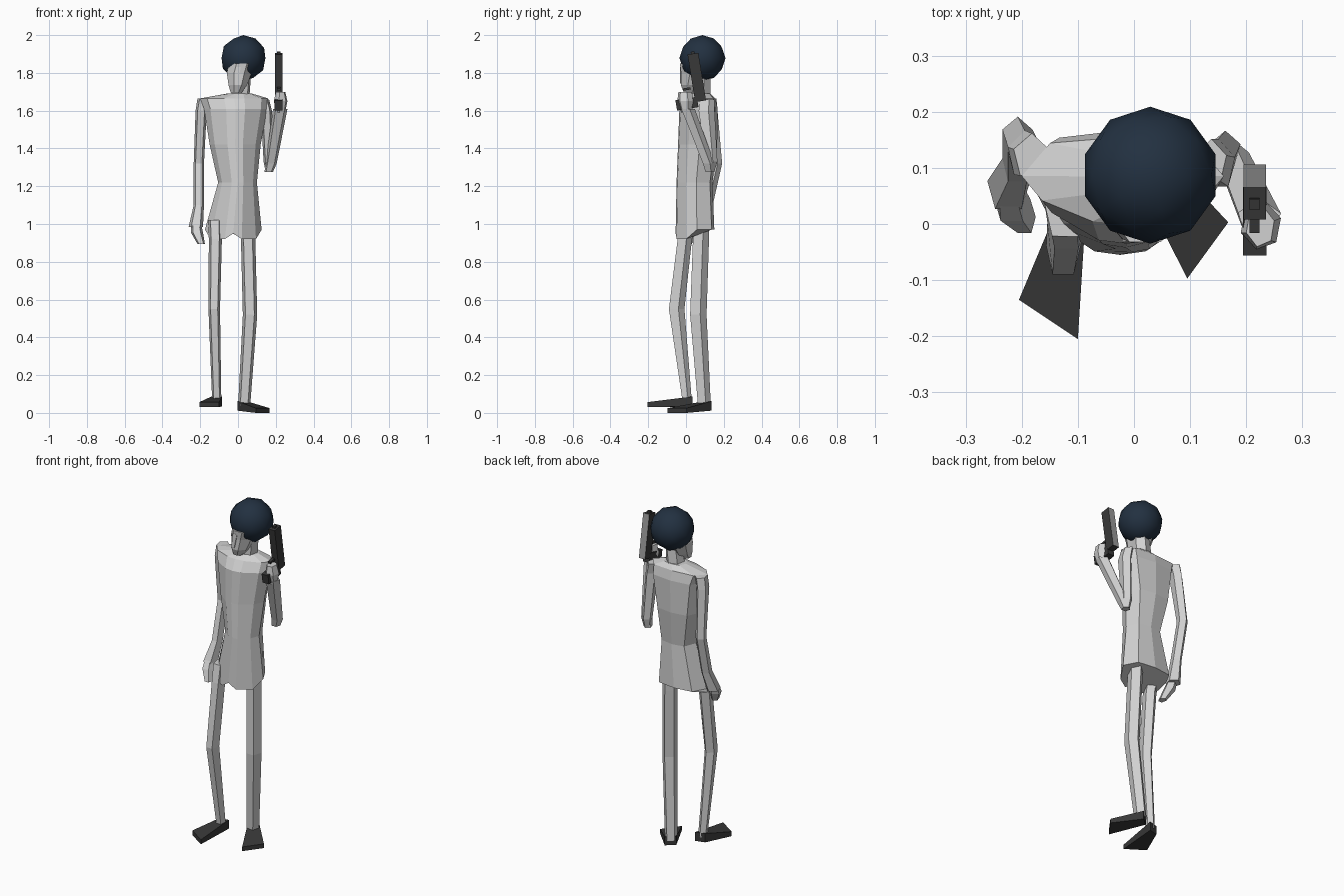
import bpy, bmesh, math
from mathutils import Vector, Matrix

if "Cube" in bpy.data.objects:
    bpy.data.objects.remove(bpy.data.objects["Cube"])


def material(name, rgb):
    m = bpy.data.materials.new(name)
    m.diffuse_color = (*rgb, 1)
    m.use_nodes = True
    m.node_tree.nodes["Principled BSDF"].inputs["Base Color"].default_value = m.diffuse_color
    return m


PALE = material("pale grey", (0.64, 0.64, 0.64))
DARK = material("dark grey", (0.04, 0.04, 0.04))
STEEL = material("steel grey", (0.32, 0.32, 0.32))
NAVY = material("navy", (0.016, 0.03, 0.052))


def finish(bm, name, *mats):
    bmesh.ops.recalc_face_normals(bm, faces=bm.faces[:])
    me = bpy.data.meshes.new(name)
    bm.to_mesh(me)
    bm.free()
    for m in mats:
        me.materials.append(m)
    ob = bpy.data.objects.new(name, me)
    bpy.context.collection.objects.link(ob)
    return ob


def loft(name, rings, mat):
    """Skin a list of equal-length point rings and cap both ends."""
    bm = bmesh.new()
    vs = [[bm.verts.new(p) for p in r] for r in rings]
    n = len(vs[0])
    for a, b in zip(vs, vs[1:]):
        for i in range(n):
            j = (i + 1) % n
            bm.faces.new((a[i], a[j], b[j], b[i]))
    bm.faces.new(vs[0])
    bm.faces.new(vs[-1])
    return finish(bm, name, mat)


def limb(name, sections, mat=PALE, sides=5, phase=0.3):
    """Sections are (x0, x1, y0, y1, z) bounds of a low-sided ring."""
    rings = []
    for x0, x1, y0, y1, z in sections:
        ring = []
        for k in range(sides):
            a = phase + math.tau * k / sides
            ring.append(((x0 + x1) / 2 + (x1 - x0) * 0.52 * math.cos(a),
                         (y0 + y1) / 2 + (y1 - y0) * 0.52 * math.sin(a), z))
        rings.append(ring)
    return loft(name, rings, mat)


def box(name, size, loc, tilt, *mats, grey_back=False):
    bm = bmesh.new()
    bmesh.ops.create_cube(bm, size=1)
    bmesh.ops.scale(bm, vec=size, verts=bm.verts)
    if grey_back:
        bm.normal_update()
        for f in bm.faces:
            f.material_index = int(f.normal.y > 0.5)
    bmesh.ops.transform(bm, verts=bm.verts,
                        matrix=Matrix.Translation(loc) @ Matrix.Rotation(tilt, 4, 'X'))
    return finish(bm, name, *mats)


# Jacket: one cross-section, scaled per level
half = [(0, 0), (.3, .03), (.8, .27), (1, .55), (.72, .93), (0, 1)]
outline = half + [(-x, y) for x, y in half[-2:0:-1]]
hem_half = [.95, .92, .92, .97, .97, .97]
hem = hem_half + hem_half[-2:0:-1]
levels = [(-.175, .125, -.055, .15, None), (-.105, .10, -.05, .14, 1.22),
          (-.15, .12, -.042, .165, 1.42), (-.18, .155, -.035, .168, 1.61),
          (-.20, .16, 0.0, .155, 1.665), (-.06, .075, .03, .13, 1.69)]
rings = []
for x0, x1, y0, y1, z in levels:
    rings.append([((x0 + x1) / 2 + fx * (x1 - x0) / 2, y0 + fy * (y1 - y0),
                   hem[i] if z is None else z)
                  for i, (fx, fy) in enumerate(outline)])
loft("jacket", rings, PALE)

# Neck and tilted head
limb("neck", [(-.04, .06, .03, .13, 1.66), (-.02, .07, .03, .13, 1.80)], sides=6)
limb("head", [(-.04, .02, -.012, .05, 1.695), (-.052, .05, -.03, .10, 1.735),
              (-.062, .075, -.03, .14, 1.80), (-.05, .09, -.036, .15, 1.85)],
     sides=8, phase=math.pi / 8)
limb("nose", [(-.025, .0, -.038, .0, 1.745), (-.018, .02, -.036, .0, 1.83)],
     sides=4, phase=math.pi / 4)

# Round hair
bm = bmesh.new()
bmesh.ops.create_icosphere(bm, subdivisions=2, radius=0.122,
                           matrix=Matrix.Translation((.029, .087, 1.878)))
for f in bm.faces:
    f.smooth = True
finish(bm, "hair", NAVY)

# Lowered arm
limb("lowered_arm", [(-.215, -.15, .08, .16, 1.665), (-.225, -.165, .08, .165, 1.60),
                     (-.235, -.18, .125, .19, 1.32), (-.235, -.18, .07, .14, 1.10),
                     (-.262, -.185, .02, .105, 0.985)])
limb("lowered_hand", [(-.25, -.195, .03, .08, 1.0), (-.25, -.185, .0, .07, .955),
                      (-.215, -.175, -.02, .03, .895)])

# Raised arm: upper arm down to the elbow, forearm back up
limb("raised_upper_arm", [(.11, .165, .07, .15, 1.66), (.12, .18, .06, .15, 1.60),
                          (.135, .19, .10, .165, 1.33), (.145, .18, .11, .15, 1.28)])
limb("raised_forearm", [(.14, .185, .10, .15, 1.275), (.145, .205, .085, .15, 1.32),
                        (.185, .262, -.03, .045, 1.61)])
limb("raised_hand", [(.20, .25, -.025, .03, 1.59), (.19, .262, -.045, .04, 1.65),
                     (.20, .25, -.04, .03, 1.70)], sides=6)

# Pistol pointing up
box("pistol_slide", (.04, .058, .255), (.215, .057, 1.776), .16, DARK, STEEL, grey_back=True)
box("pistol_grip", (.042, .115, .055), (.215, .005, 1.637), .16, DARK)
box("pistol_trigger_guard", (.018, .04, .012), (.215, .005, 1.715), .16, DARK)
box("pistol_muzzle", (.018, .02, .02), (.215, .036, 1.903), .16, DARK)

# Legs
limb("bent_leg", [(-.16, -.085, -.03, .07, 1.02), (-.155, -.085, -.05, .03, .92),
                  (-.157, -.095, -.097, -.01, .55), (-.137, -.088, -.022, .03, .06)])
limb("straight_leg", [(.01, .09, .03, .12, 1.02), (.015, .092, .03, .12, .92),
                      (.025, .102, .015, .107, .52), (.0, .065, .058, .13, .04)])


# Wedge shoes: narrow heel, broad toe
def shoe(name, heel, toe, z_floor_heel, z_floor_toe, heel_h, toe_h):
    rings = []
    for (a, b), z, h in ((heel, z_floor_heel, heel_h), (toe, z_floor_toe, toe_h)):
        rings.append([(*a, z), (*b, z), (*b, z + h), (*a, z + h)])
    loft(name, rings, DARK)


shoe("bent_leg_shoe", ((-.14, .02), (-.085, .035)), ((-.205, -.135), (-.10, -.205)),
     .035, .03, .052, .027)
shoe("straight_leg_shoe", ((-.003, .095), (.045, .135)), ((.095, -.097), (.168, .003)),
     .012, .0, .05, .025)
